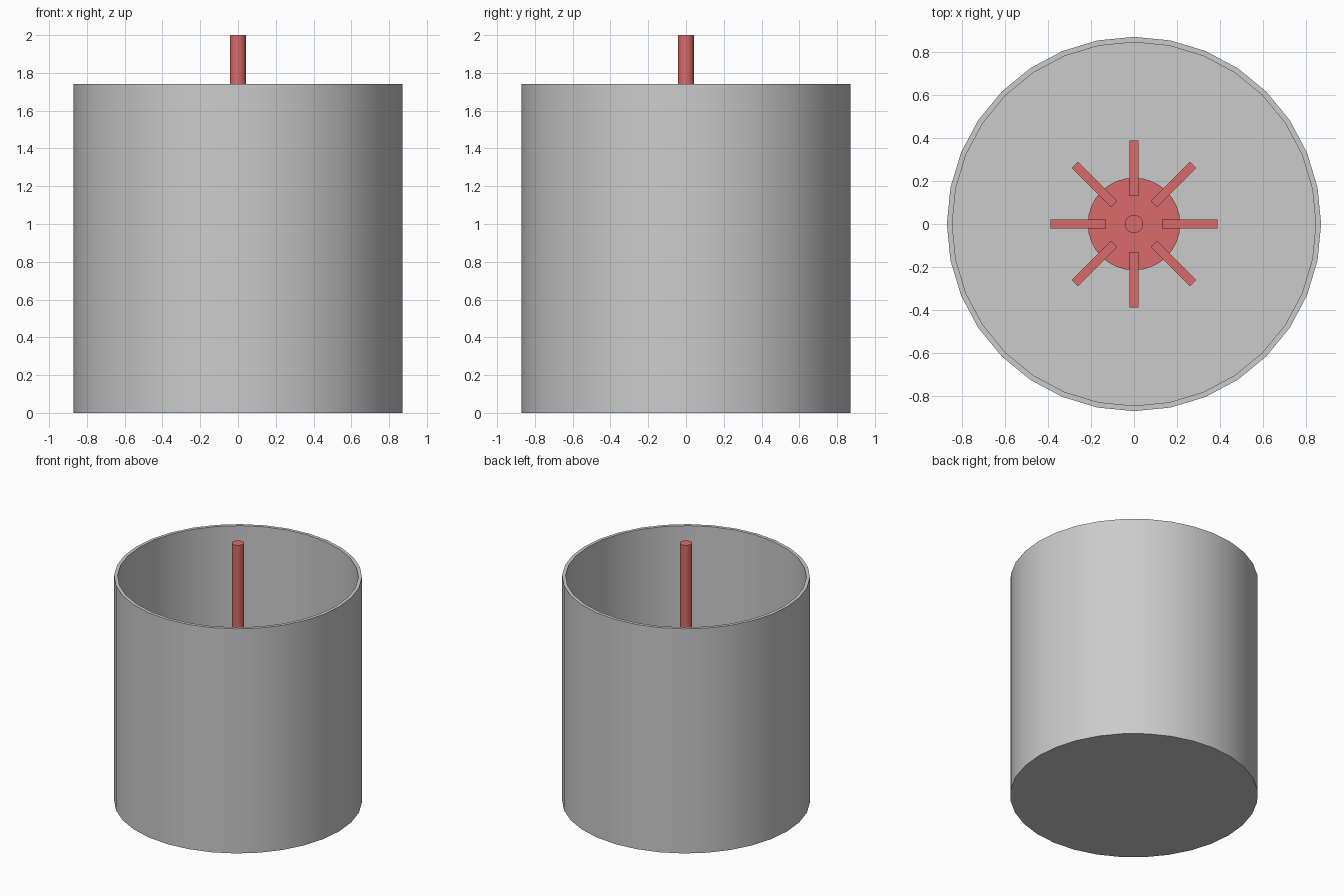
import bpy, bmesh, math
from mathutils import Matrix

cube = bpy.data.objects.get("Cube")
if cube:
    bpy.data.objects.remove(cube, do_unlink=True)


def material(name, rgb):
    m = bpy.data.materials.new(name)
    m.use_nodes = True
    m.diffuse_color = (*rgb, 1)
    m.node_tree.nodes["Principled BSDF"].inputs["Base Color"].default_value = (*rgb, 1)
    return m


def finish(name, bm, mat, smooth=True):
    bmesh.ops.recalc_face_normals(bm, faces=bm.faces)
    mesh = bpy.data.meshes.new(name)
    bm.to_mesh(mesh)
    bm.free()
    mesh.materials.append(mat)
    ob = bpy.data.objects.new(name, mesh)
    bpy.context.collection.objects.link(ob)
    if smooth:
        bpy.ops.object.select_all(action='DESELECT')
        ob.select_set(True)
        bpy.context.view_layer.objects.active = ob
        bpy.ops.object.shade_smooth_by_angle(angle=math.radians(30))
    return ob


def lathe(name, profile, mat, segments=32):
    """Stack rings of (radius, height) and cap both ends."""
    bm = bmesh.new()
    rings = []
    for r, z in profile:
        rings.append([bm.verts.new((r * math.cos(a), r * math.sin(a), z))
                      for a in (2 * math.pi * i / segments for i in range(segments))])
    for lo, hi in zip(rings, rings[1:]):
        for i in range(segments):
            j = (i + 1) % segments
            bm.faces.new((lo[i], lo[j], hi[j], hi[i]))
    bm.faces.new(rings[0])
    bm.faces.new(rings[-1])
    return finish(name, bm, mat)


grey = material("tank grey", (0.6, 0.6, 0.6))
red = material("impeller red", (0.70, 0.145, 0.145))

TANK_R, WALL, TANK_H = 0.87, 0.025, 1.74
HUB_Z = 0.58                                  # impeller height
DISC_R, DISC_T = 0.215, 0.03
BLADE_IN, BLADE_OUT, BLADE_T, BLADE_H = 0.13, 0.388, 0.04, 0.16

# Open tank with a closed floor
inner = TANK_R - WALL
lathe("tank", [(TANK_R, 0), (TANK_R, TANK_H), (inner, TANK_H), (inner, WALL)], grey)

# Shaft and impeller disc
lathe("shaft", [(0.042, HUB_Z - DISC_T / 2), (0.042, 2.0)], red)
lathe("impeller_disc", [(DISC_R, HUB_Z - DISC_T / 2), (DISC_R, HUB_Z + DISC_T / 2)], red)

# Eight upright blades around the disc
for k in range(8):
    bm = bmesh.new()
    bmesh.ops.create_cube(bm, size=1, matrix=(
        Matrix.Rotation(k * math.pi / 4, 4, 'Z')
        @ Matrix.Translation(((BLADE_IN + BLADE_OUT) / 2, 0, HUB_Z))
        @ Matrix.Diagonal((BLADE_OUT - BLADE_IN, BLADE_T, BLADE_H, 1))))
    finish(f"blade_{k + 1}", bm, red, smooth=False)
